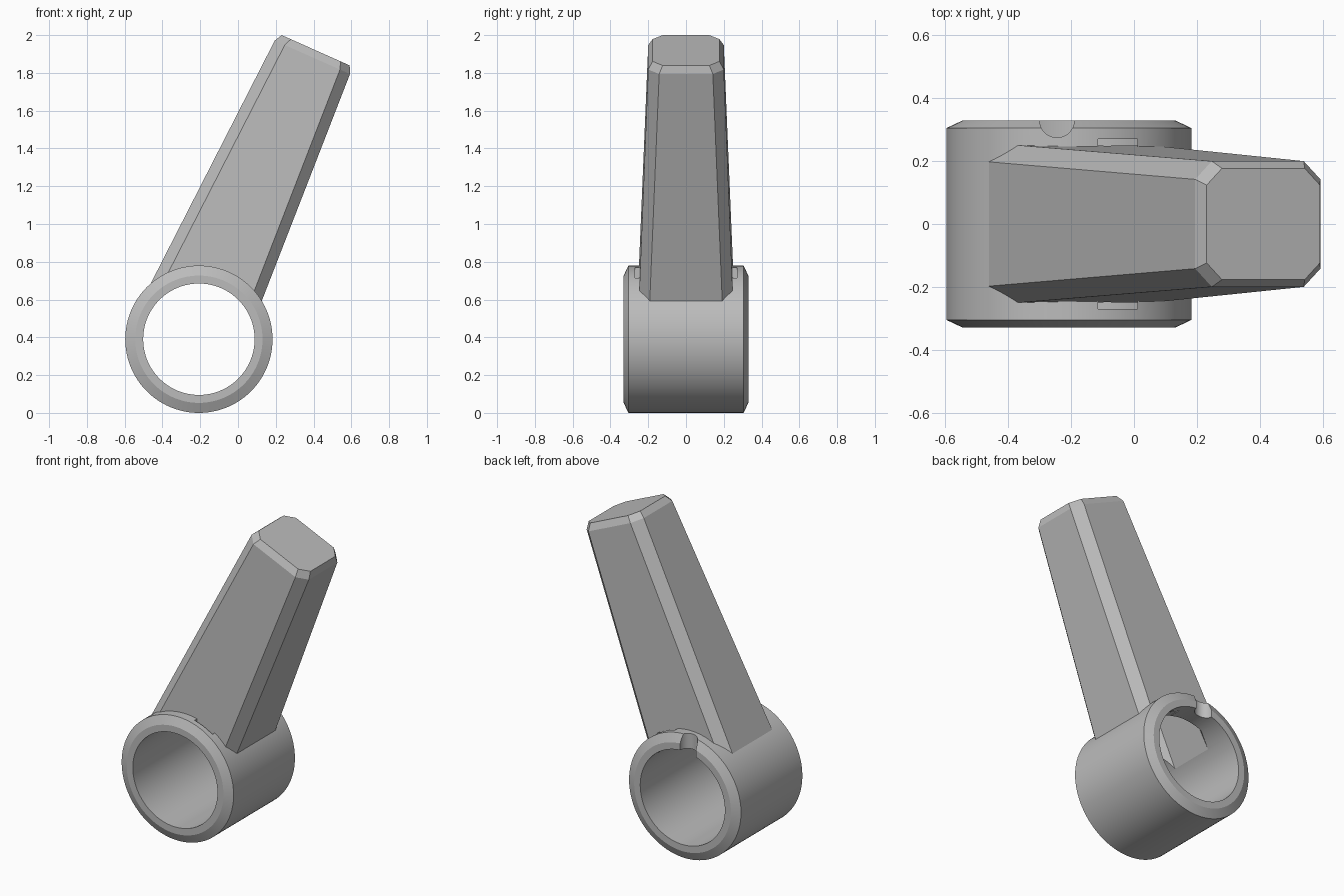
import bpy, bmesh, math
from mathutils import Matrix, Vector

cube = bpy.data.objects.get("Cube")
if cube:
    bpy.data.objects.remove(cube)

grey = bpy.data.materials.new("plain_grey")
grey.use_nodes = True
colour = (0.5, 0.5, 0.5, 1)
grey.diffuse_color = colour
grey.node_tree.nodes["Principled BSDF"].inputs["Base Color"].default_value = colour

RING = Vector((-0.207, 0, 0.39))     # centre of the ring
LEAN = math.radians(24)              # lean of the handle towards +x


def make_object(name, bm):
    bmesh.ops.recalc_face_normals(bm, faces=bm.faces)
    mesh = bpy.data.meshes.new(name)
    bm.to_mesh(mesh)
    bm.free()
    mesh.materials.append(grey)
    obj = bpy.data.objects.new(name, mesh)
    bpy.context.collection.objects.link(obj)
    return obj


def loft(name, sections):
    """Stack chamfered rectangles (height, centre, half width, half depth, chamfer) along the lean."""
    bm = bmesh.new()
    loops = []
    for w, c, hu, hy, k in sections:
        outline = [(hu, hy - k), (hu - k, hy), (k - hu, hy), (-hu, hy - k),
                   (-hu, k - hy), (k - hu, -hy), (hu - k, -hy), (hu, k - hy)]
        loops.append([bm.verts.new((c + u, y, w)) for u, y in outline])
    for a, b in zip(loops, loops[1:]):
        for i in range(8):
            j = (i + 1) % 8
            bm.faces.new((a[i], a[j], b[j], b[i]))
    bm.faces.new(loops[0])
    bm.faces.new(loops[-1])
    bm.transform(Matrix.Rotation(LEAN, 4, "Y"))
    return make_object(name, bm)


def cylinder(name, radius, depth, matrix):
    bm = bmesh.new()
    bmesh.ops.create_cone(bm, cap_ends=True, segments=96, radius1=radius,
                          radius2=radius, depth=depth, matrix=matrix)
    return make_object(name, bm)


def cut(target, cutters):
    bpy.context.view_layer.objects.active = target
    for cutter in cutters:
        cutter.hide_render = True
        mod = target.modifiers.new("cut", "BOOLEAN")
        mod.operation = "DIFFERENCE"
        mod.solver = "EXACT"
        mod.object = cutter
        bpy.ops.object.modifier_apply(modifier=mod.name)


# Ring: chamfered profile revolved around the y axis
bm = bmesh.new()
profile = [(0.295, -0.33), (0.337, -0.33), (0.39, -0.305),
           (0.39, 0.305), (0.337, 0.33), (0.295, 0.33)]
verts = [bm.verts.new((r, y, 0)) for r, y in profile]
edges = [bm.edges.new((verts[i], verts[i - 1])) for i in range(len(verts))]
bmesh.ops.spin(bm, geom=verts + edges, cent=(0, 0, 0), axis=(0, 1, 0),
               angle=math.tau, steps=96, use_merge=True)
bmesh.ops.remove_doubles(bm, verts=bm.verts, dist=0.0005)
bm.transform(Matrix.Translation(RING))
ring = make_object("ring", bm)

# Handle: tapered, chamfered bar
handle = loft("handle", [(0.30, -0.41, 0.298, 0.259, 0.056),
                         (1.88, -0.406, 0.218, 0.2, 0.058),
                         (1.921, -0.405, 0.197, 0.177, 0.053)])

# Cutters: hollow, bore, side slots and rim notch
hollow = loft("hollow_cutter", [(0.25, -0.41, 0.225, 0.2, 0.05),
                                (1.75, -0.406, 0.15, 0.14, 0.04)])
bore = cylinder("bore_cutter", 0.298, 1,
                Matrix.Translation(RING) @ Matrix.Rotation(math.pi / 2, 4, "X"))
notch = cylinder("notch_cutter", 0.055, 0.4, Matrix.Translation((-0.245, 0.33, 0.75)))
bm = bmesh.new()
bmesh.ops.create_cube(bm, size=1, matrix=Matrix.Translation((-0.052, 0, 0.75))
                      @ Matrix.Diagonal((0.125, 0.54, 0.4, 1)))
slot = make_object("slot_cutter", bm)

cutters = [hollow, bore, notch, slot]
cut(handle, [bore, hollow])
cut(ring, [hollow, slot, notch])
for cutter in cutters:
    bpy.data.objects.remove(cutter)

# Smooth the round surfaces, keep chamfers crisp
for obj in (ring, handle):
    bpy.ops.object.select_all(action="DESELECT")
    obj.select_set(True)
    bpy.context.view_layer.objects.active = obj
    bpy.ops.object.shade_smooth_by_angle(angle=math.radians(15))
